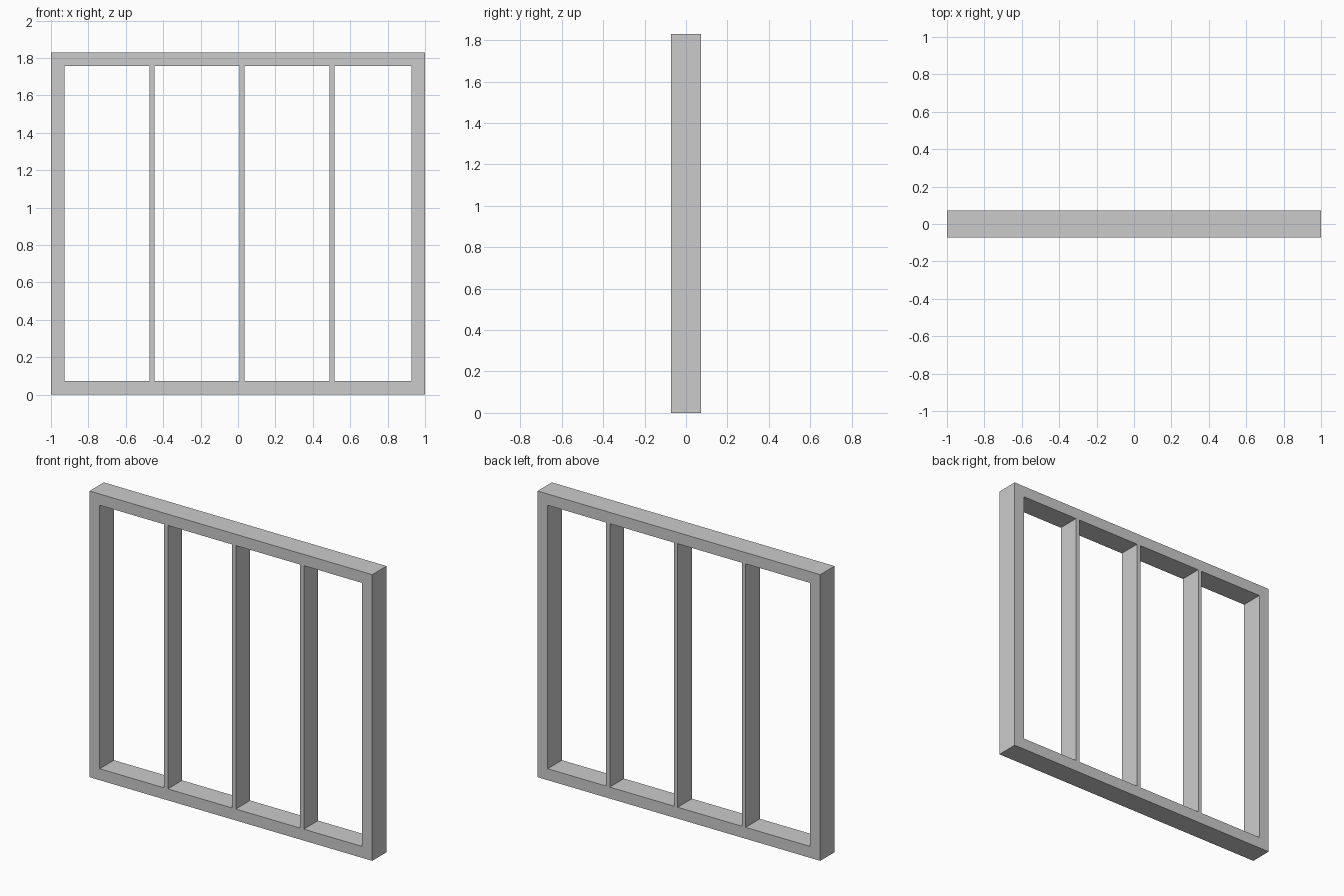
import bpy, bmesh
from mathutils import Vector

if "Cube" in bpy.data.objects:
    bpy.data.objects.remove(bpy.data.objects["Cube"])

HALF_DEPTH = 0.072
# Column edges alternate solid / opening; rows are bottom rail, opening, top rail
XS = [-1, -0.928, -0.473, -0.446, 0.008, 0.035, 0.489, 0.516, 0.928, 1]
ZS = [0, 0.073, 1.758, 1.83]

# Front face of the window frame: a grid of panels with the four openings left out
bm = bmesh.new()
grid = [[bm.verts.new((x, -HALF_DEPTH, z)) for z in ZS] for x in XS]
for i in range(len(XS) - 1):
    for j in range(len(ZS) - 1):
        if i % 2 == 1 and j == 1:
            continue
        bm.faces.new((grid[i][j], grid[i + 1][j], grid[i + 1][j + 1], grid[i][j + 1]))

# Give the frame and its mullions their full depth
front = bm.faces[:]
extruded = bmesh.ops.extrude_face_region(bm, geom=front, use_keep_orig=True)
back_verts = [g for g in extruded["geom"] if isinstance(g, bmesh.types.BMVert)]
bmesh.ops.translate(bm, verts=back_verts, vec=Vector((0, 2 * HALF_DEPTH, 0)))
bmesh.ops.recalc_face_normals(bm, faces=bm.faces[:])

mesh = bpy.data.meshes.new("window_frame")
bm.to_mesh(mesh)
bm.free()
frame = bpy.data.objects.new("window_frame", mesh)
bpy.context.collection.objects.link(frame)
